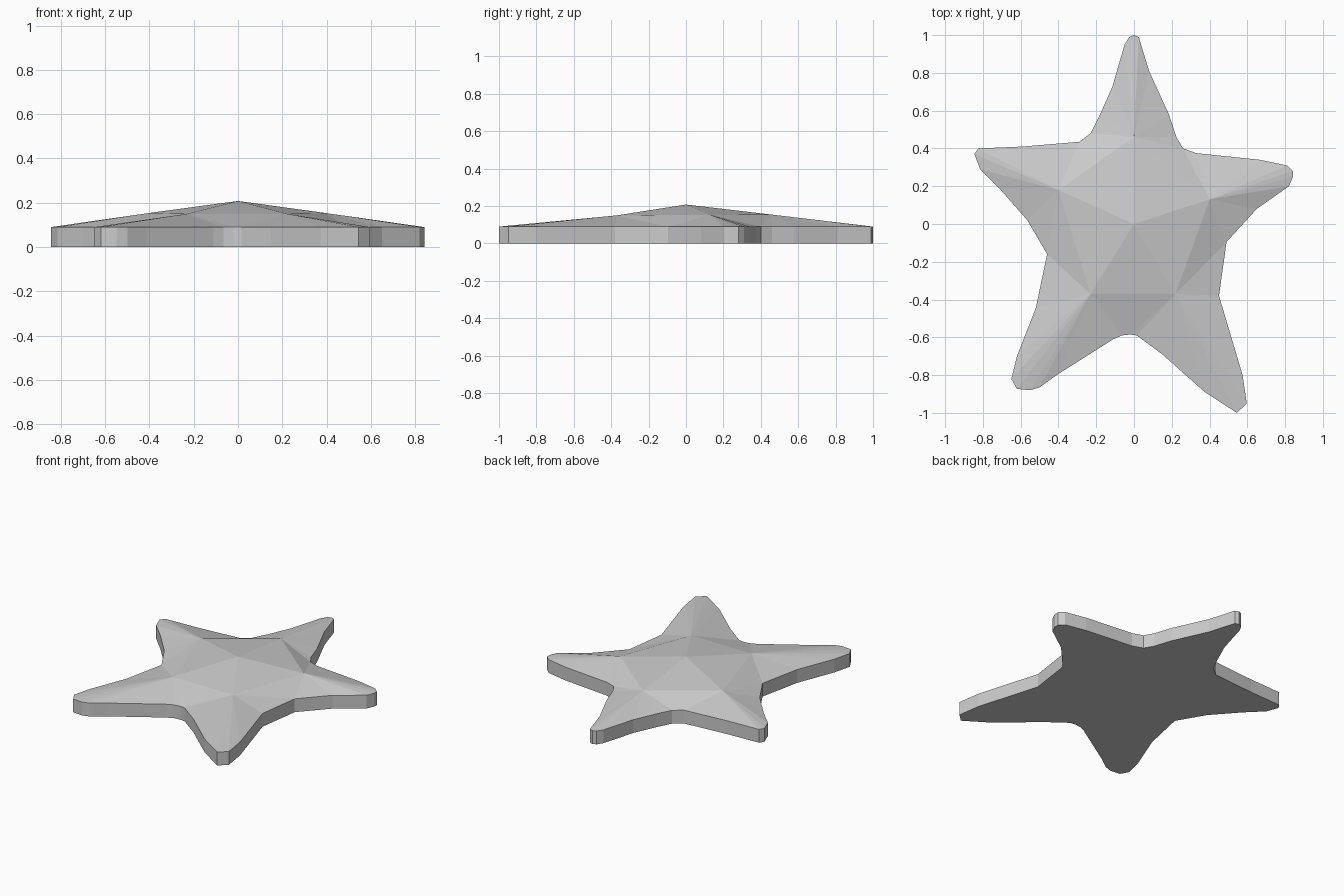
import bpy, bmesh

if "Cube" in bpy.data.objects:
    bpy.data.objects.remove(bpy.data.objects["Cube"])

RIM_Z = 0.09

# Each arm: ridge point on top, then its outline clockwise, starting at a valley
ARMS = [
    ((0.0, 0.46, 0.154), [(-.29, .435), (-.23, .48), (-.18, .58), (-.115, .725), (-.05, .95),
                          (-.025, .99), (0, 1), (.025, .99), (.08, .81), (.185, .58), (.225, .46)]),
    ((0.40, 0.13, 0.153), [(.26, .40), (.33, .375), (.667, .34), (.81, .31), (.842, .28),
                           (.842, .25), (.82, .20), (.65, .08)]),
    ((0.22, -0.37, 0.15), [(.49, -.095), (.45, -.38), (.575, -.80), (.597, -.95),
                           (.545, -1), (.375, -.89), (.15, -.69), (.015, -.59)]),
    ((-0.23, -0.37, 0.15), [(-.02, -.585), (-.065, -.59), (-.11, -.61), (-.41, -.80), (-.50, -.865),
                            (-.55, -.88), (-.62, -.873), (-.65, -.82), (-.62, -.70), (-.52, -.445)]),
    ((-0.40, 0.18, 0.154), [(-.46, -.16), (-.565, .02), (-.71, .185), (-.815, .29),
                            (-.845, .37), (-.825, .40), (-.59, .41)]),
]

bm = bmesh.new()
apex = bm.verts.new((0, 0, 0.208))
ridges = [bm.verts.new(r) for r, _ in ARMS]
rims = [[bm.verts.new((x, y, RIM_Z)) for x, y in pts] for _, pts in ARMS]

# Faceted top: centre fan, valley triangles, and a fan over each arm
for i, ridge in enumerate(ridges):
    j = (i + 1) % len(ridges)
    valley = rims[j][0]
    bm.faces.new((apex, ridges[j], ridge))
    bm.faces.new((ridge, ridges[j], valley))
    arm = rims[i] + [valley]
    for a, b in zip(arm, arm[1:]):
        bm.faces.new((ridge, b, a))

# Vertical side walls and flat underside
rim = [v for arm in rims for v in arm]
base = [bm.verts.new((v.co.x, v.co.y, 0)) for v in rim]
for k in range(len(rim)):
    n = (k + 1) % len(rim)
    bm.faces.new((rim[k], rim[n], base[n], base[k]))
bm.faces.new(base)
bmesh.ops.recalc_face_normals(bm, faces=bm.faces)

mesh = bpy.data.meshes.new("starfish_body")
bm.to_mesh(mesh)
bm.free()
bpy.context.collection.objects.link(bpy.data.objects.new("starfish_body", mesh))
